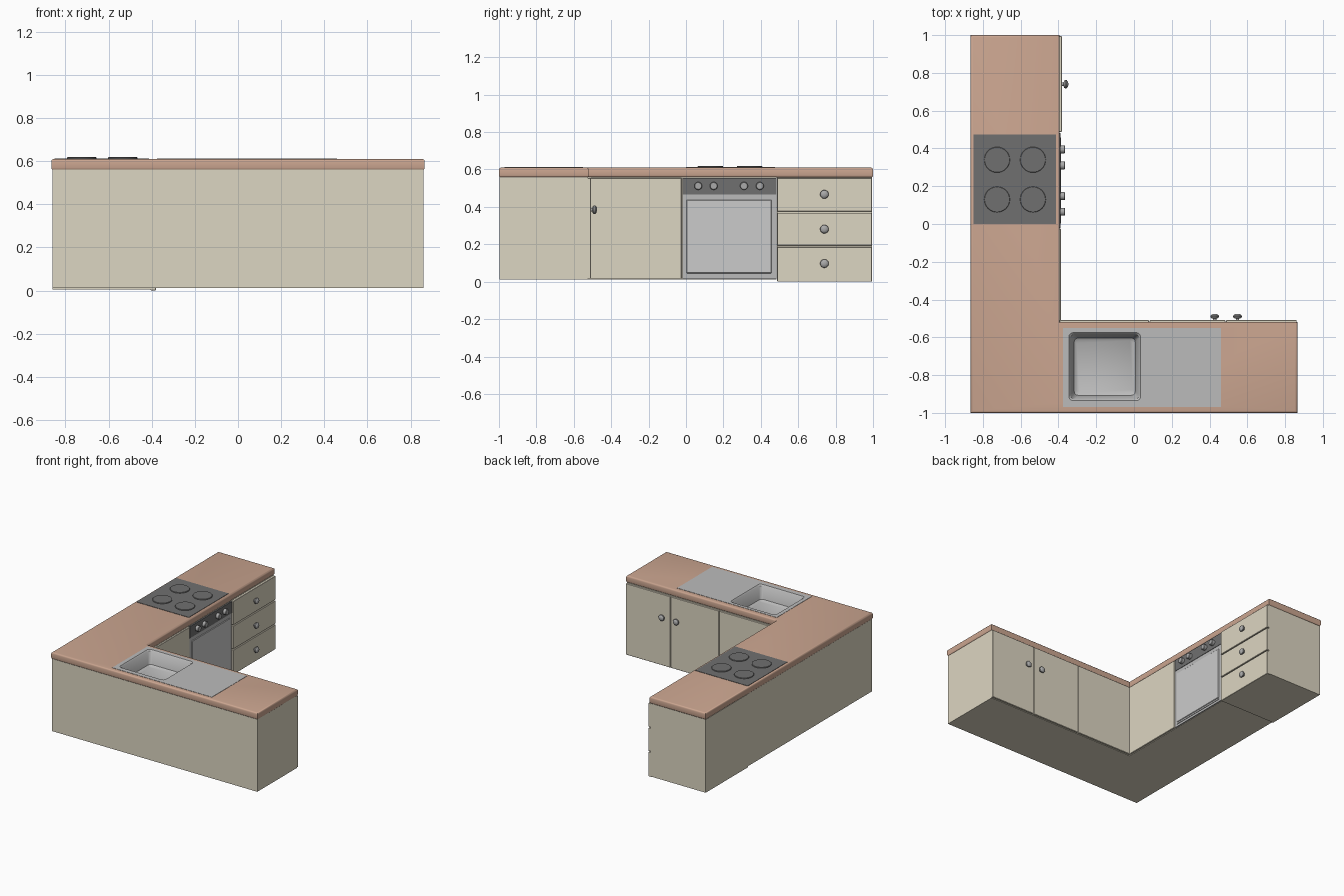
import bpy, bmesh, math
from mathutils import Matrix, Vector

if "Cube" in bpy.data.objects:
    bpy.data.objects.remove(bpy.data.objects["Cube"])


def mat(name, c):
    m = bpy.data.materials.new(name)
    m.diffuse_color = (*c, 1)
    m.use_nodes = True
    m.node_tree.nodes["Principled BSDF"].inputs["Base Color"].default_value = m.diffuse_color
    return m


CREAM = mat("cream", (0.72, 0.67, 0.54))
WOOD = mat("wood", (0.60, 0.38, 0.28))
BLACK = mat("black", (0.16, 0.16, 0.16))
STEEL = mat("steel", (0.50, 0.50, 0.50))
GLASS = mat("glass", (0.70, 0.70, 0.70))
KNOB = mat("knob_metal", (0.40, 0.40, 0.40))


def finish(name, bm, m, bevel=0, seg=1):
    bmesh.ops.recalc_face_normals(bm, faces=bm.faces)
    me = bpy.data.meshes.new(name)
    bm.to_mesh(me)
    bm.free()
    o = bpy.data.objects.new(name, me)
    bpy.context.collection.objects.link(o)
    if m:
        me.materials.append(m)
    if bevel:
        b = o.modifiers.new("bevel", 'BEVEL')
        b.width, b.segments, b.limit_method = bevel, seg, 'ANGLE'
    return o


def box(name, x, y, z, m, bevel=0, seg=1):
    bm = bmesh.new()
    bmesh.ops.create_cube(bm, size=1)
    for v in bm.verts:
        v.co = [(r[0] + r[1]) / 2 + c * (r[1] - r[0]) for r, c in zip((x, y, z), v.co)]
    return finish(name, bm, m, bevel, seg)


def prism(name, pts, z0, z1, m, edge=0):
    bm = bmesh.new()
    f = bm.faces.new([bm.verts.new((*p, z0)) for p in pts])
    g = bmesh.ops.extrude_face_region(bm, geom=[f])["geom"]
    for v in g:
        if isinstance(v, bmesh.types.BMVert):
            v.co.z = z1
    if edge:  # round only the horizontal rims
        rims = [e for e in bm.edges if abs(e.verts[0].co.z - e.verts[1].co.z) < 1e-6]
        bmesh.ops.bevel(bm, geom=rims, offset=edge, segments=3, profile=0.5, affect='EDGES')
    return finish(name, bm, m)


def lathe(name, profile, loc, axis, m, n=20):
    """Spin (radius, height) points around an axis starting at loc."""
    bm = bmesh.new()
    rings = [[bm.verts.new((r * math.cos(2 * math.pi * i / n), r * math.sin(2 * math.pi * i / n), h))
              for i in range(n)] for r, h in profile]
    for a, b in zip(rings, rings[1:]):
        for i in range(n):
            bm.faces.new((a[i], a[(i + 1) % n], b[(i + 1) % n], b[i]))
    bm.faces.new(rings[0])
    bm.faces.new(rings[-1])
    rot = Vector((0, 0, 1)).rotation_difference(Vector(axis)).to_matrix().to_4x4()
    bmesh.ops.transform(bm, matrix=Matrix.Translation(loc) @ rot, verts=bm.verts)
    o = finish(name, bm, m)
    smooth(o)
    return o


def smooth(o):
    bpy.ops.object.select_all(action='DESELECT')
    o.select_set(True)
    bpy.context.view_layer.objects.active = o
    bpy.ops.object.shade_smooth_by_angle(angle=math.radians(35))


def cut(o, cutter):
    b = o.modifiers.new("cut", 'BOOLEAN')
    b.operation, b.object, b.solver = 'DIFFERENCE', cutter, 'EXACT'


def ell(x0, x1, xi, y0, y1, yi):
    return [(x0, y0), (x1, y0), (x1, yi), (xi, yi), (xi, y1), (x0, y1)]


# Carcass and worktop, with an opening for the sink bowl
carcass = prism("carcass", ell(-0.861, 0.86, -0.40, -0.997, 0.485, -0.523), 0.012, 0.56, CREAM)
worktop = prism("worktop", ell(-0.865, 0.865, -0.394, -1, 1, -0.519), 0.557, 0.61, WOOD, 0.012)
smooth(worktop)
BX, BY = (-0.345, 0.035), (-0.935, -0.575)
hole = box("sink_cutter", (BX[0] - .006, BX[1] + .006), (BY[0] - .006, BY[1] + .006), (0.45, 0.7), None)
hole.hide_render = True
hole.hide_viewport = True
cut(carcass, hole)
cut(worktop, hole)

# Sink: steel plate with a tapered bowl, drainer on the right
bm = bmesh.new()


def loop(x, y, z, r):
    out = []
    for cx, cy, a0 in ((x[1] - r, y[1] - r, 0), (x[0] + r, y[1] - r, 90),
                       (x[0] + r, y[0] + r, 180), (x[1] - r, y[0] + r, 270)):
        for k in range(4):
            a = math.radians(a0 + 30 * k)
            out.append(bm.verts.new((cx + r * math.cos(a), cy + r * math.sin(a), z)))
    return out


def inset(d):
    return (BX[0] + d, BX[1] - d), (BY[0] + d, BY[1] - d)


loops = [loop((-0.375, 0.46), (-0.97, -0.55), 0.609, 0.001),
         loop((-0.375, 0.46), (-0.97, -0.55), 0.612, 0.001),
         loop(*inset(0), 0.612, 0.022), loop(*inset(0.008), 0.604, 0.022),
         loop(*inset(0.028), 0.515, 0.022), loop(*inset(0.042), 0.505, 0.015)]
for a, b in zip(loops, loops[1:]):
    for i in range(16):
        j = (i + 1) % 16
        bm.faces.new((a[i], a[j], b[j], b[i]))
bm.faces.new(loops[-1])
sink = finish("sink", bm, STEEL)
if max(sink.data.polygons, key=lambda p: p.area).normal.z < 0:
    sink.data.flip_normals()
smooth(sink)

# Hob with four hotplates
box("hob", (-0.85, -0.412), (0, 0.475), (0.6, 0.6125), BLACK)
for i, x in enumerate((-0.725, -0.535)):
    for j, y in enumerate((0.13, 0.34)):
        lathe(f"hotplate_{i}{j}", [(0.068, 0), (0.068, 0.005), (0.066, 0.007)],
              (x, y, 0.611), (0, 0, 1), BLACK, 32)

# Door knob profile: short stem and rounded head
HEAD = [(0.009, -0.002), (0.009, 0.008), (0.019, 0.011), (0.023, 0.018),
        (0.022, 0.024), (0.016, 0.030), (0.007, 0.033)]

# Doors under the sink
for i, (a, b) in enumerate(((-0.395, 0.079), (0.082, 0.484), (0.487, 0.861))):
    box(f"sink_door_{i}", (a, b), (-0.525, -0.509), (0.016, 0.555), CREAM, 0.002)
for i, x in enumerate((0.427, 0.548)):
    lathe(f"sink_door_knob_{i}", HEAD, (x, -0.509, 0.385), (0, 1, 0), KNOB)

# Corner panel beside the oven
box("corner_panel", (-0.405, -0.387), (-0.512, -0.024), (0.016, 0.555), CREAM, 0.002)

# Oven
box("oven_frame", (-0.42, -0.391), (-0.02, 0.483), (0.014, 0.466), STEEL)
box("oven_window", (-0.41, -0.386), (0.003, 0.458), (0.045, 0.438), GLASS, 0.003)
box("oven_handle_strip", (-0.41, -0.387), (0.003, 0.458), (0.030, 0.038), STEEL)
box("oven_controls", (-0.42, -0.389), (-0.02, 0.483), (0.467, 0.555), BLACK)
for i, y in enumerate((0.065, 0.148, 0.31, 0.395)):
    lathe(f"oven_knob_{i}", [(0.021, -0.002), (0.021, 0.021), (0.018, 0.024)],
          (-0.389, y, 0.512), (1, 0, 0), KNOB)

# Drawer unit
box("drawer_unit", (-0.861, -0.398), (0.487, 0.994), (0.004, 0.558), CREAM)
for i, (a, b) in enumerate(((0, 0.186), (0.193, 0.368), (0.375, 0.555))):
    box(f"drawer_front_{i}", (-0.405, -0.381), (0.488, 0.994), (a, b), CREAM, 0.002)
    lathe(f"drawer_knob_{i}", HEAD, (-0.381, 0.74, (0.097, 0.281, 0.467)[i]), (1, 0, 0), KNOB)
